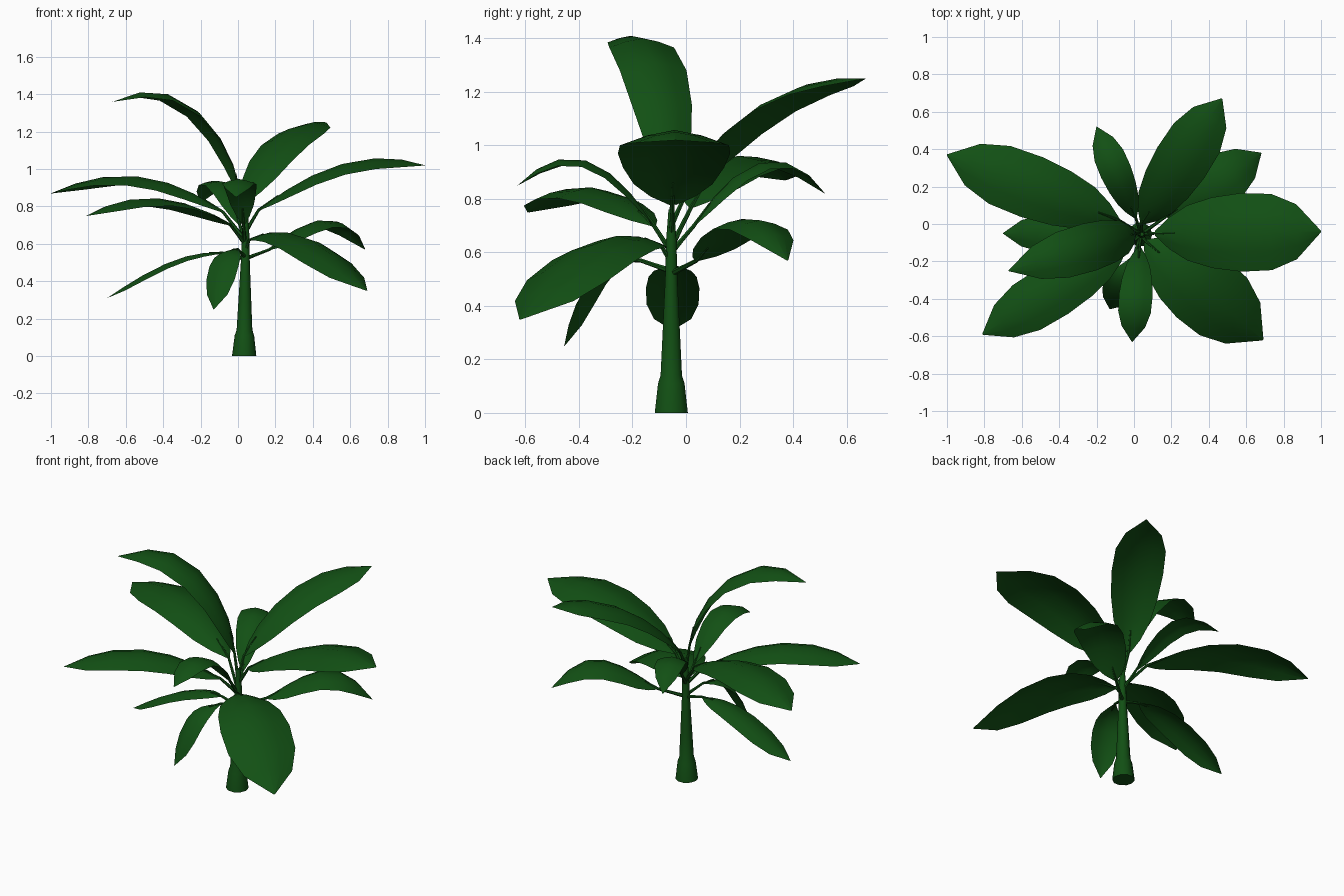
import bpy
import bmesh
from math import cos, sin, tau, radians
from mathutils import Vector

default = bpy.data.objects.get("Cube")
if default:
    bpy.data.objects.remove(default, do_unlink=True)

# One deep green covers the whole plant
green = bpy.data.materials.new("deep_green")
green.use_nodes = True
colour = (0.006, 0.08, 0.007, 1)
green.diffuse_color = colour
shader = green.node_tree.nodes["Principled BSDF"]
shader.inputs["Base Color"].default_value = colour
shader.inputs["Roughness"].default_value = 0.9

STEM = Vector((0.038, -0.055, 0))


def finish(name, bm, angle):
    mesh = bpy.data.meshes.new(name)
    bm.to_mesh(mesh)
    bm.free()
    mesh.materials.append(green)
    obj = bpy.data.objects.new(name, mesh)
    bpy.context.scene.collection.objects.link(obj)
    bpy.ops.object.select_all(action="DESELECT")
    obj.select_set(True)
    bpy.context.view_layer.objects.active = obj
    bpy.ops.object.shade_smooth_by_angle(angle=radians(angle))
    return obj


def skin(bm, rows, closed=False):
    """Join rows of vertices with quads."""
    for low, high in zip(rows, rows[1:]):
        count = len(low)
        for i in range(count if closed else count - 1):
            j = (i + 1) % count
            bm.faces.new((low[i], low[j], high[j], high[i]))


def tube(name, centres, radii, sides):
    """Tapered tube; rings lie across the path."""
    bm = bmesh.new()
    rows = []
    for k, (centre, radius) in enumerate(zip(centres, radii)):
        along = centres[min(k + 1, len(centres) - 1)] - centres[max(k - 1, 0)]
        turn = Vector((0, 0, 1)).rotation_difference(along)
        rows.append([bm.verts.new(centre + turn @ Vector(
            (radius * cos(tau * i / sides), radius * sin(tau * i / sides), 0)))
            for i in range(sides)])
    skin(bm, rows, closed=True)
    bm.faces.new(rows[0][::-1])
    bm.faces.new(rows[-1])
    return finish(name, bm, 40)


def through(a, b, c, d, t):
    """Smooth cubic passing through four evenly spaced values."""
    u = 3 * t
    return (-a * (u - 1) * (u - 2) * (u - 3) / 6 + b * u * (u - 2) * (u - 3) / 2
            - c * u * (u - 1) * (u - 3) / 2 + d * u * (u - 1) * (u - 2) / 6)


# Share of the full width at points along a blade
OUTLINE = ((0, 0.06), (0.07, 0.4), (0.17, 0.7), (0.32, 0.9), (0.5, 1),
           (0.7, 0.97), (0.86, 0.7), (1, 0.02))


def leaf(name, start, tip, heights, width, joint, ease=1):
    """Arched blade on a thin stalk; heights are the crest at each third."""
    start, tip = Vector(start), Vector(tip)
    plan = (tip - start) * Vector((1, 1, 0))  # dot product is replaced below
    plan = Vector((tip.x - start.x, tip.y - start.y, 0))
    side = Vector((-plan.y, plan.x, 0)).normalized()

    def crest(t):
        p = start + plan * t ** ease
        p.z = through(start.z, *heights, tip.z, t)
        return p

    bm = bmesh.new()
    rows = []
    for t, share in OUTLINE:
        along = crest(min(t + 0.03, 1)) - crest(max(t - 0.03, 0))
        normal = along.cross(side).normalized()
        half = width * share / 2
        rows.append([bm.verts.new(crest(t) + side * half * s
                                  - normal * half * 0.28 * abs(s) ** 1.5)
                     for s in (1, 0.5, 0, -0.5, -1)])
    skin(bm, rows)
    bmesh.ops.recalc_face_normals(bm, faces=bm.faces)
    if sum(f.normal.z * f.calc_area() for f in bm.faces) < 0:
        bmesh.ops.reverse_faces(bm, faces=bm.faces)
    finish(name + "_leaf", bm, 60)

    # Stalk from the trunk into the blade
    root = STEM + Vector((0, 0, joint))
    tube(name + "_stalk", [root, root.lerp(start, 0.5), start, crest(0.12)],
         (0.012, 0.009, 0.008, 0.004), 6)


# Trunk with a flared foot
levels = ((0, 0.065), (0.11, 0.052), (0.14, 0.042), (0.3, 0.034),
          (0.5, 0.024), (0.65, 0.02), (0.76, 0.011))
tube("trunk", [STEM + Vector((0.012 * z - 0.005, 0, z)) for z, r in levels],
     [r for z, r in levels], 10)

# Upper leaves
leaf("tall_right", (0.01, -0.05, 0.85), (-0.67, -0.25, 1.36), (1.18, 1.39), 0.26, 0.7, ease=1.6)
leaf("tall_back", (0.04, 0, 0.82), (0.47, 0.67, 1.25), (1.08, 1.22), 0.3, 0.7, ease=1.1)

# Middle leaves
leaf("wide_left", (0.11, -0.05, 0.78), (1, -0.04, 1.02), (0.97, 1.055), 0.42, 0.66)
leaf("wide_right", (-0.08, 0.02, 0.77), (-1, 0.37, 0.87), (0.93, 0.96), 0.34, 0.62)
leaf("small_back", (0.01, 0.03, 0.7), (-0.2, 0.52, 0.82), (0.89, 0.94), 0.17, 0.6)
leaf("small_front", (0.03, -0.12, 0.7), (-0.01, -0.63, 0.85), (0.9, 0.95), 0.18, 0.6)
leaf("front_right", (-0.04, -0.12, 0.7), (-0.81, -0.59, 0.75), (0.82, 0.84), 0.29, 0.6)

# Lower drooping leaves
leaf("back_left", (0.17, 0.04, 0.57), (0.68, 0.38, 0.57), (0.69, 0.725), 0.27, 0.52)
leaf("front_left", (0.06, -0.09, 0.62), (0.69, -0.62, 0.35), (0.66, 0.56), 0.41, 0.56)
leaf("low_front", (0, -0.17, 0.57), (-0.13, -0.455, 0.25), (0.54, 0.43), 0.17, 0.53, ease=0.65)
leaf("low_right", (-0.08, -0.05, 0.55), (-0.7, -0.05, 0.31), (0.53, 0.44), 0.2, 0.52)
